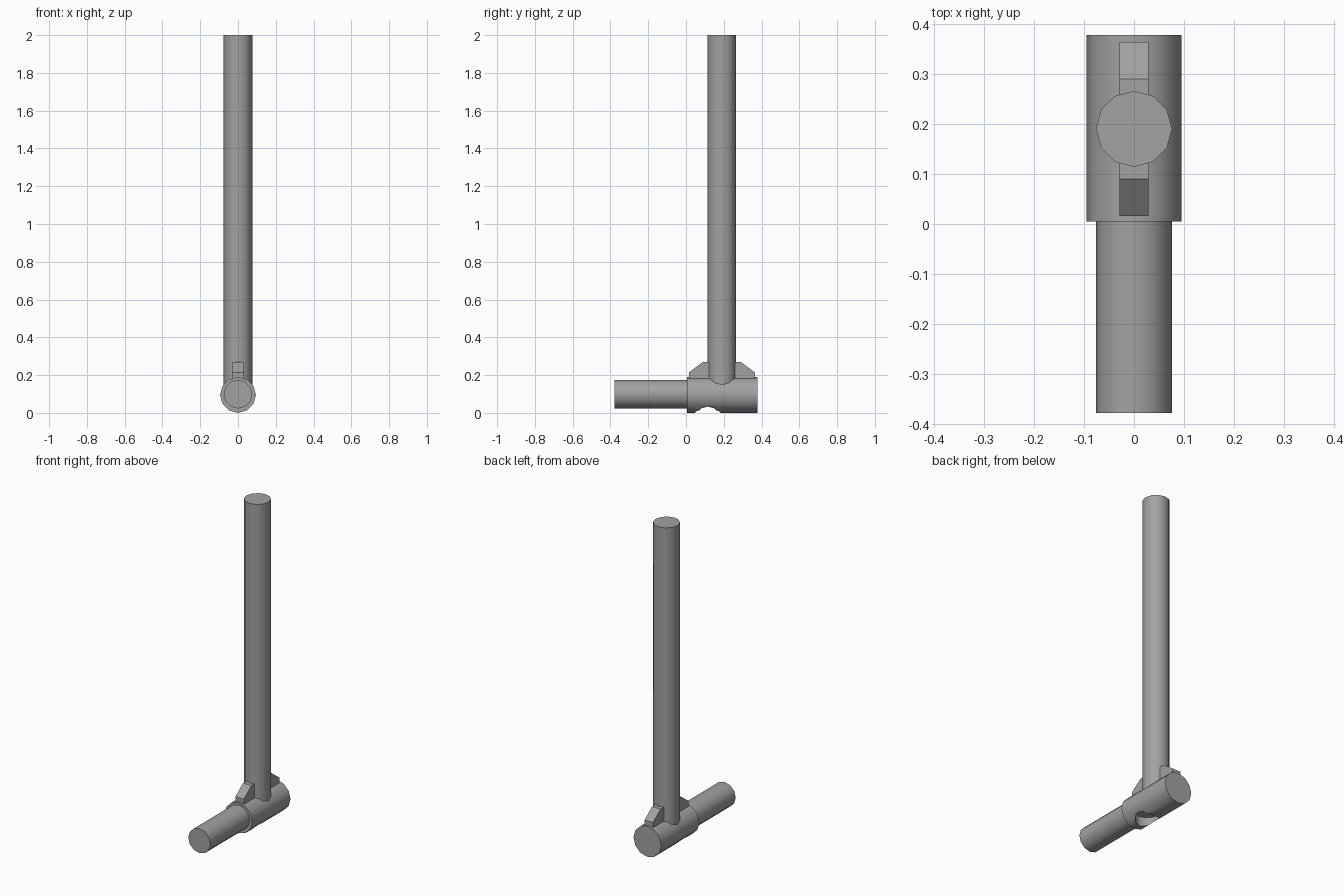
import bpy
import bmesh
import math

default = bpy.data.objects.get("Cube")
if default:
    bpy.data.objects.remove(default, do_unlink=True)

# One plain grey for the whole model
grey = bpy.data.materials.new("plain grey")
grey.use_nodes = True
COLOUR = (0.36, 0.36, 0.36, 1)
grey.diffuse_color = COLOUR
grey.node_tree.nodes["Principled BSDF"].inputs["Base Color"].default_value = COLOUR

SIDES = 12
AXIS_Z = 0.095    # height of the horizontal axis
HANDLE_Y = 0.19   # position of the upright handle


def smooth(obj):
    bpy.ops.object.select_all(action='DESELECT')
    obj.select_set(True)
    bpy.context.view_layer.objects.active = obj
    bpy.ops.object.shade_smooth_by_angle(angle=math.radians(40))


def cylinder(name, radius, start, end, x=0, y=0, z=0, lying=False):
    """Capped cylinder from start to end, along y when lying, else along z."""
    mid = (start + end) / 2
    bpy.ops.mesh.primitive_cylinder_add(
        vertices=SIDES, radius=radius, depth=end - start,
        location=(x, mid, z) if lying else (x, y, mid),
        rotation=(math.pi / 2 if lying else 0, 0, 0))
    obj = bpy.context.object
    obj.name = name
    obj.data.materials.append(grey)
    return obj


# Upright handle and front peg
smooth(cylinder("handle", 0.076, 0.09, 2.0, y=HANDLE_Y))
smooth(cylinder("front_peg", 0.076, -0.378, 0.02, z=AXIS_Z + 0.004, lying=True))

# Thick sleeve with a round socket in its underside
sleeve = cylinder("sleeve", 0.095, 0.005, 0.378, z=AXIS_Z, lying=True)
cutter = cylinder("socket_cutter", 0.068, -0.1, 0.06, y=0.115)
cut = sleeve.modifiers.new("socket", 'BOOLEAN')
cut.operation = 'DIFFERENCE'
cut.solver = 'EXACT'
cut.object = cutter
bpy.context.view_layer.objects.active = sleeve
bpy.ops.object.modifier_apply(modifier=cut.name)
bpy.data.objects.remove(cutter, do_unlink=True)
smooth(sleeve)


# Sloped braces before and behind the handle
def brace(name, side):
    profile = [(0.04, 0.17), (0.174, 0.17), (0.174, 0.215), (0.1, 0.27), (0.04, 0.27)]
    bm = bmesh.new()
    face = bm.faces.new([bm.verts.new((-0.029, HANDLE_Y + side * d, z)) for d, z in profile])
    out = bmesh.ops.extrude_face_region(bm, geom=[face])
    moved = [v for v in out["geom"] if isinstance(v, bmesh.types.BMVert)]
    bmesh.ops.translate(bm, verts=moved, vec=(0.058, 0, 0))
    bmesh.ops.recalc_face_normals(bm, faces=bm.faces)
    mesh = bpy.data.meshes.new(name)
    bm.to_mesh(mesh)
    bm.free()
    mesh.materials.append(grey)
    bpy.context.collection.objects.link(bpy.data.objects.new(name, mesh))


brace("front_brace", -1)
brace("rear_brace", 1)
